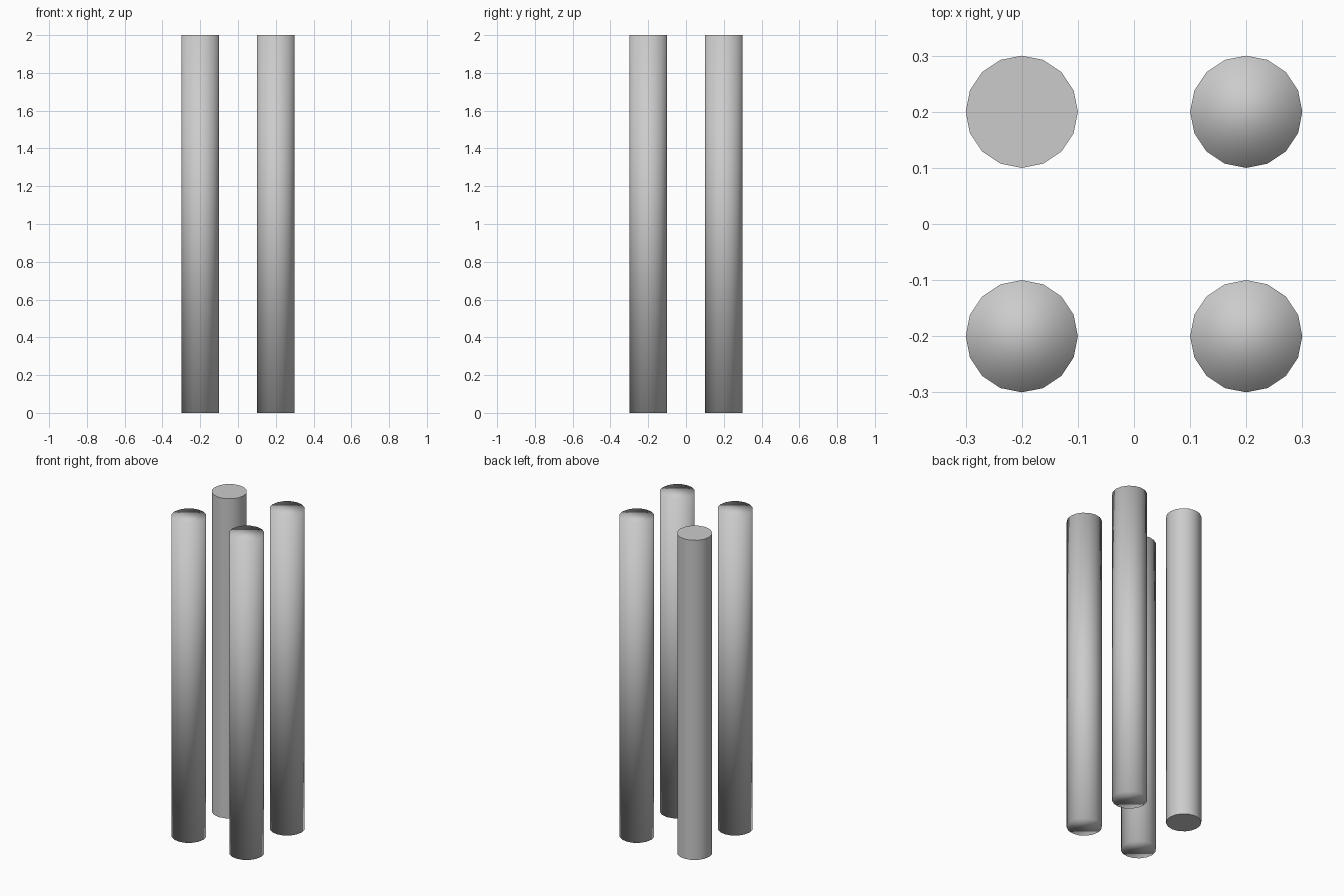
import bpy

if "Cube" in bpy.data.objects:
    bpy.data.objects.remove(bpy.data.objects["Cube"])

RADIUS, HEIGHT, OFFSET = 0.1, 2.0, 0.2


def make_post(name, x, y, cap):
    # 16-sided upright post standing on the ground
    bpy.ops.mesh.primitive_cylinder_add(
        vertices=16, radius=RADIUS, depth=HEIGHT,
        end_fill_type=cap, location=(x, y, HEIGHT / 2))
    post = bpy.context.object
    post.name = name
    return post


# Three posts smoothed right over their ends
for name, sx, sy in (("front_left_post", -1, -1),
                     ("front_right_post", 1, -1),
                     ("back_right_post", 1, 1)):
    make_post(name, sx * OFFSET, sy * OFFSET, 'NGON')
    bpy.ops.object.shade_smooth()

# Fourth post has fan ends with a crisp rim
make_post("back_left_post", -OFFSET, OFFSET, 'TRIFAN')
bpy.ops.object.shade_smooth_by_angle()
